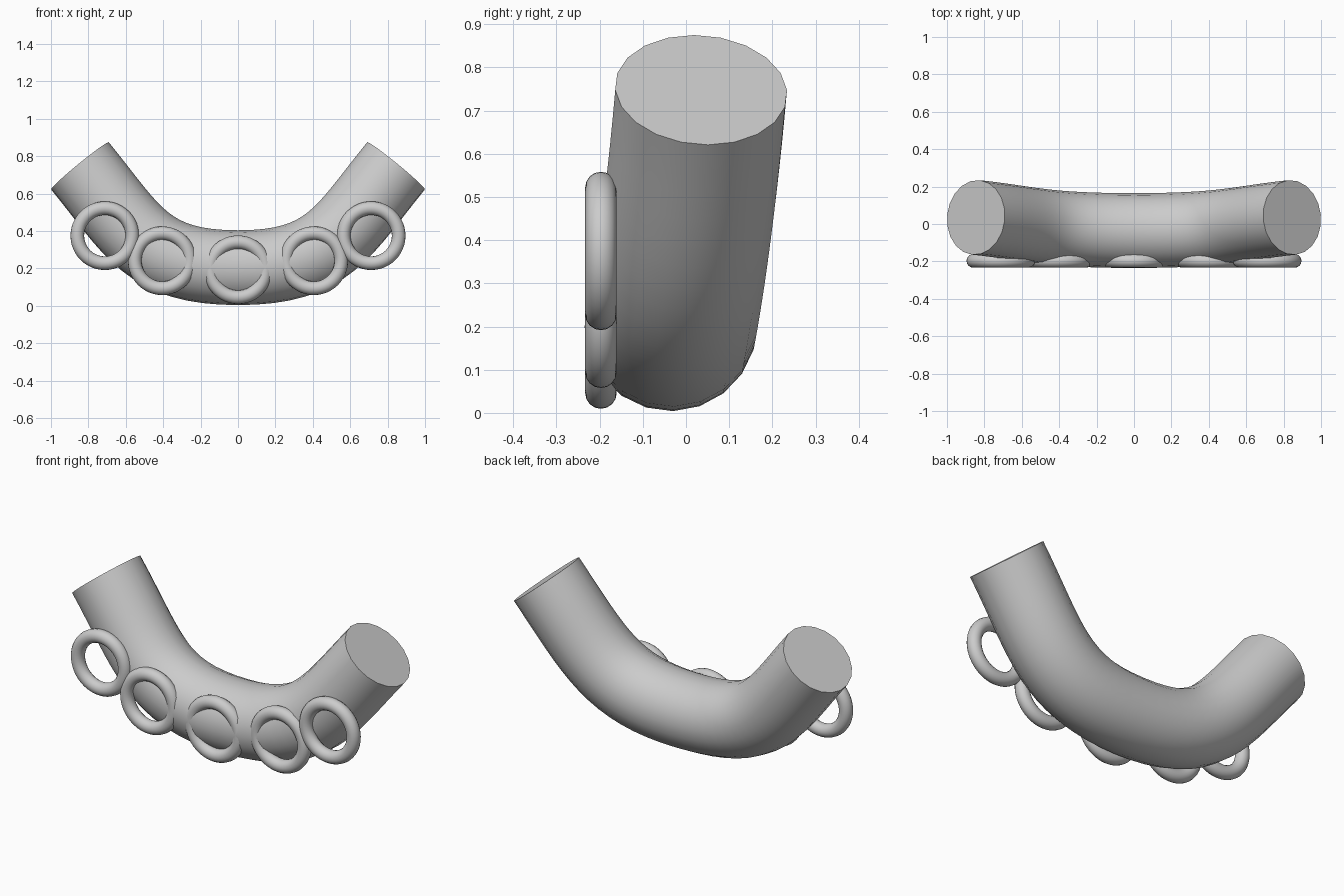
import bpy, math

if "Cube" in bpy.data.objects:
    bpy.data.objects.remove(bpy.data.objects["Cube"])

# Curved tube: bezier path swept with a 20-sided round profile, capped
cu = bpy.data.curves.new("path", 'CURVE')
cu.dimensions = '3D'
cu.bevel_depth = 0.2
cu.bevel_resolution = 8
cu.resolution_u = 16
cu.use_fill_caps = True
sp = cu.splines.new('BEZIER')
sp.bezier_points.add(2)
pts = [  # left handle, knot, right handle
    ((-1.13, 0.05, 1.1), (-0.845, 0.035, 0.748), (-0.56, 0.005, 0.40)),
    ((-0.49, -0.035, 0.204), (0, -0.035, 0.204), (0.49, -0.035, 0.204)),
    ((0.56, 0.005, 0.40), (0.845, 0.035, 0.748), (1.13, 0.05, 1.1)),
]
for p, (l, c, r) in zip(sp.bezier_points, pts):
    p.handle_left_type = p.handle_right_type = 'FREE'
    p.handle_left, p.co, p.handle_right = l, c, r
curve = bpy.data.objects.new("path", cu)
bpy.context.collection.objects.link(curve)
bpy.ops.object.select_all(action='DESELECT')
curve.select_set(True)
bpy.context.view_layer.objects.active = curve
bpy.ops.object.convert(target='MESH')
tube = bpy.context.object
tube.name = "curved_tube"
bpy.ops.object.select_all(action='DESELECT')
tube.select_set(True)
# weld cap seams
bpy.ops.object.mode_set(mode='EDIT')
bpy.ops.mesh.select_all(action='SELECT')
bpy.ops.mesh.remove_doubles(threshold=0.0005)
bpy.ops.mesh.normals_make_consistent(inside=False)
bpy.ops.object.mode_set(mode='OBJECT')
bpy.ops.object.shade_smooth_by_angle(angle=math.radians(35))

# Five rings along the front
for i, (x, z) in enumerate([(-0.712, 0.375), (-0.405, 0.241), (0, 0.193),
                            (0.405, 0.241), (0.712, 0.375)]):
    bpy.ops.mesh.primitive_torus_add(
        major_radius=0.147, minor_radius=0.0365, major_segments=48,
        minor_segments=16, location=(x, -0.197, z),
        rotation=(math.pi / 2, 0, 0))
    ring = bpy.context.object
    ring.name = f"ring_{i + 1}"
    bpy.ops.object.shade_smooth_by_angle(angle=math.radians(40))
